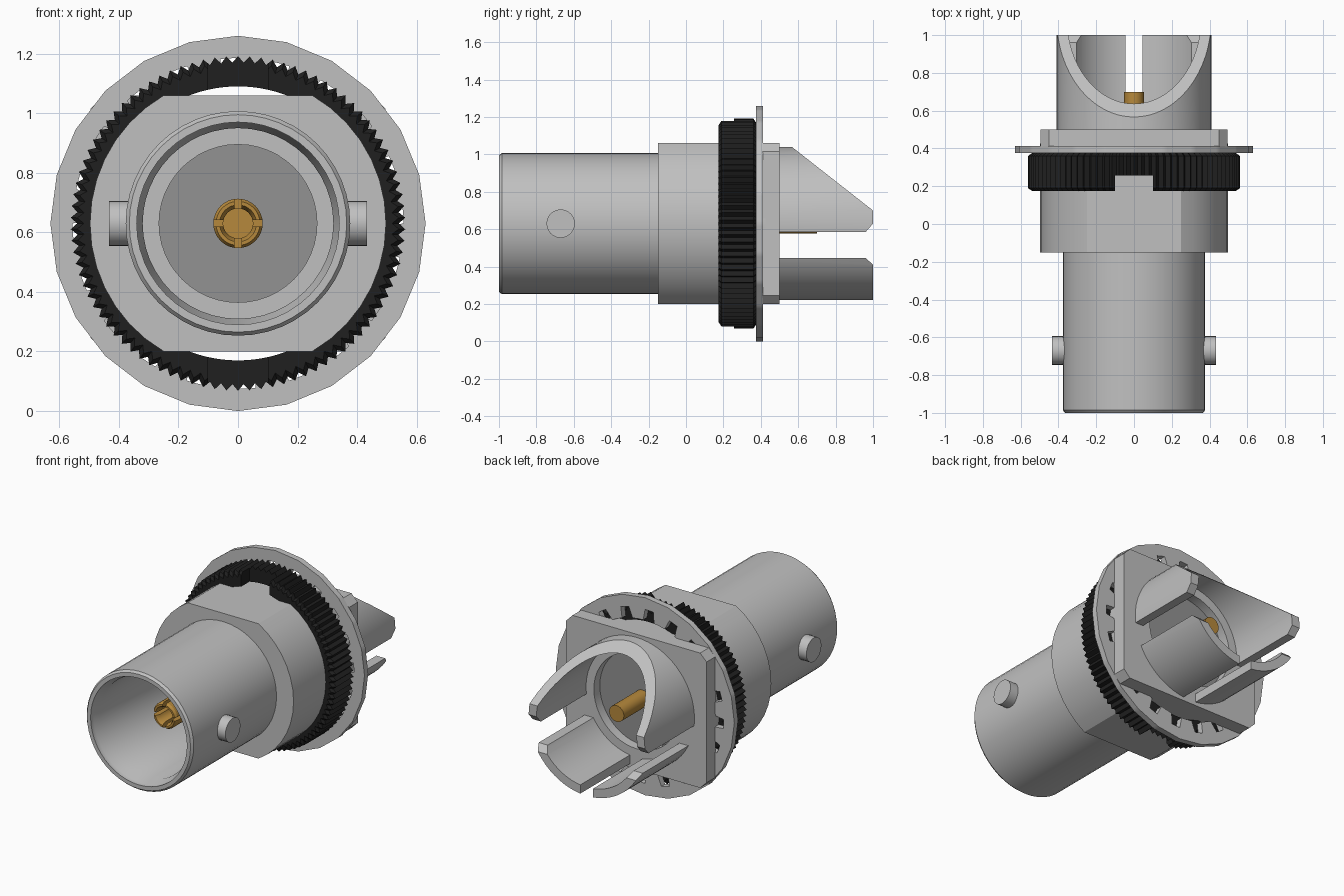
import bpy, bmesh, math
from mathutils import Vector

if "Cube" in bpy.data.objects:
    bpy.data.objects.remove(bpy.data.objects["Cube"])

C = 0.63  # height of the connector axis


def material(name, rgb):
    m = bpy.data.materials.new(name)
    m.diffuse_color = (*rgb, 1)
    m.use_nodes = True
    m.node_tree.nodes["Principled BSDF"].inputs["Base Color"].default_value = m.diffuse_color
    return m


METAL = material("nickel grey", (0.53, 0.53, 0.53))
INSUL = material("insulator grey", (0.29, 0.29, 0.29))
BLACK = material("black nut", (0.014, 0.014, 0.014))
GOLD = material("gold", (0.47, 0.25, 0.045))


def finish(bm, name, mat):
    bmesh.ops.remove_doubles(bm, verts=bm.verts, dist=1e-5)
    bmesh.ops.recalc_face_normals(bm, faces=bm.faces)
    me = bpy.data.meshes.new(name)
    bm.to_mesh(me)
    bm.free()
    ob = bpy.data.objects.new(name, me)
    bpy.context.collection.objects.link(ob)
    me.materials.append(mat)
    return ob


def lathe(name, profile, n, mat, shape=None):
    """Revolve a closed (radius, y) profile round the axis; shape may vary the radius."""
    bm = bmesh.new()
    rings = []
    for i in range(n):
        a = 2 * math.pi * i / n
        ring = []
        for r, y in profile:
            q = shape(i, r) if shape else r
            ring.append(bm.verts.new((q * math.sin(a), y, C + q * math.cos(a))))
        rings.append(ring)
    m = len(profile)
    for i in range(n):
        p, q = rings[i], rings[(i + 1) % n]
        for j in range(m):
            k = (j + 1) % m
            if profile[j][0] == 0 and profile[k][0] == 0:
                continue
            bm.faces.new((p[j], p[k], q[k], q[j]))
    bmesh.ops.remove_doubles(bm, verts=bm.verts, dist=1e-5)
    bmesh.ops.dissolve_degenerate(bm, edges=bm.edges, dist=1e-6)
    return finish(bm, name, mat)


def prisms(name, parts, mat):
    """Each part is (outline of 3D points, extrusion vector)."""
    bm = bmesh.new()
    for pts, vec in parts:
        f = bm.faces.new([bm.verts.new(p) for p in pts])
        out = bmesh.ops.extrude_face_region(bm, geom=[f], use_keep_orig=True)
        for v in out["geom"]:
            if isinstance(v, bmesh.types.BMVert):
                v.co += Vector(vec)
    return finish(bm, name, mat)


def box(x0, x1, y0, y1, z0, z1):
    return ([(x0, y0, z0), (x1, y0, z0), (x1, y0, z1), (x0, y0, z1)], (0, y1 - y0, 0))


def carve(ob, cutter, op):
    mod = ob.modifiers.new("cut", 'BOOLEAN')
    mod.object, mod.operation, mod.solver = cutter, op, 'EXACT'
    bpy.context.view_layer.update()
    dg = bpy.context.evaluated_depsgraph_get()
    me = bpy.data.meshes.new_from_object(ob.evaluated_get(dg))
    mat = ob.data.materials[0]
    ob.modifiers.clear()
    ob.data = me
    me.materials.clear()
    me.materials.append(mat)
    for p in me.polygons:
        p.material_index = 0
    bpy.data.objects.remove(cutter)


# Front barrel with stepped bore
lathe("barrel", [(0, -0.18), (0.265, -0.18), (0.265, -0.25), (0.32, -0.25), (0.32, -0.93),
                 (0.34, -0.97), (0.34, -1.0), (0.365, -1.0), (0.377, -0.985),
                 (0.377, -0.14), (0, -0.14)], 48, METAL)
lathe("front_insulator", [(0, -0.19), (0.265, -0.19), (0.265, -0.17), (0, -0.17)], 48, INSUL)

# Bayonet studs on both sides of the barrel
for side, label in ((-1, "left"), (1, "right")):
    ring = [(side * 0.34, -0.67 + 0.076 * math.cos(t * math.pi / 12),
             C + 0.076 * math.sin(t * math.pi / 12)) for t in range(24)]
    prisms(label + "_bayonet_stud", [(ring, (side * 0.093, 0, 0))], METAL)

# Threaded body: round with flats at top and bottom
R, FLAT = 0.497, 0.43
lim = math.asin(FLAT / R)
arc = [-lim + 2 * lim * i / 14 for i in range(15)]
outline = [(R * math.cos(a), -0.15, C + R * math.sin(a)) for a in arc]
outline += [(-x, y, 2 * C - z) for x, y, z in outline]
prisms("body", [(outline, (0, 0.575, 0))], METAL)

# Square rear plate with clipped corners and a round opening
corners = [(0.45, 0.43), (0.495, 0.385)]
quad = []
for sx, sz in ((1, 1), (1, -1), (-1, -1), (-1, 1)):
    pts = [(sx * x, 0.41, C + sz * z) for x, z in corners]
    quad += pts if sx * sz > 0 else pts[::-1]
plate = prisms("rear_plate", [(quad, (0, 0.09, 0))], METAL)
carve(plate, lathe("plate_cutter", [(0, 0.3), (0.3, 0.3), (0.3, 0.6), (0, 0.6)], 48, METAL),
      'DIFFERENCE')
lathe("rear_insulator", [(0, 0.40), (0.305, 0.40), (0.305, 0.44), (0, 0.44)], 48, INSUL)

# Rear shroud: tube trimmed into a sloped hood and two lower prongs
shroud = lathe("rear_shroud", [(0.355, 0.49), (0.41, 0.49), (0.41, 1.0), (0.355, 1.0)], 64, METAL)
hood = [(0.4, 0.585), (0.96, 0.585), (1.0, 0.63), (1.0, 0.70), (0.56, 1.045), (0.4, 1.045)]
prong = [(0.4, 0.1), (1.0, 0.1), (1.0, 0.41), (0.96, 0.447), (0.4, 0.447)]
trim = prisms("shroud_cutter", [([(-0.6, y, z) for y, z in hood], (1.2, 0, 0)),
                                ([(-0.6, y, z) for y, z in prong], (0.555, 0, 0)),
                                ([(0.045, y, z) for y, z in prong], (0.555, 0, 0))], METAL)
carve(shroud, trim, 'INTERSECT')

# Knurled nut with a slot at top and bottom
nut = lathe("knurled_nut", [(0.46, 0.175), (0.54, 0.175), (0.562, 0.19), (0.562, 0.36),
                            (0.54, 0.375), (0.46, 0.375)], 180, BLACK,
            lambda i, r: r - 0.022 * (i % 2) if r > 0.5 else r)
carve(nut, prisms("nut_cutter", [box(-0.1, 0.1, 0.1, 0.257, C + 0.3, C + 0.7),
                                 box(-0.1, 0.1, 0.1, 0.257, C - 0.7, C - 0.3)], BLACK),
      'DIFFERENCE')


# Lock washer: 24-sided rim, toothed inner edge
def washer_shape(i, r):
    if r > 0.6:
        a = (2 * math.pi * i / 240) % (math.pi / 12) - math.pi / 24
        return r * math.cos(math.pi / 24) / math.cos(a)
    return 0.555 if (i + 4) % 12 < 5 else r


lathe("lock_washer", [(0.485, 0.375), (0.63, 0.375), (0.63, 0.413), (0.485, 0.413)], 240,
      METAL, washer_shape)

# Gold contact: slotted socket in front, solid pin at the back
socket = lathe("contact_socket", [(0, -0.5), (0.05, -0.5), (0.05, -0.72), (0.062, -0.745),
                                  (0.074, -0.745), (0.083, -0.73), (0.083, -0.18), (0, -0.18)],
               32, GOLD)
for dx, dz in ((0.1, 0.011), (0.011, 0.1)):
    carve(socket, prisms("slot_cutter", [box(-dx, dx, -0.8, -0.6, C - dz, C + dz)], GOLD),
          'DIFFERENCE')
lathe("contact_pin", [(0, 0.42), (0.052, 0.42), (0.052, 0.70), (0, 0.70)], 24, GOLD)

# Smooth the round faces, keep edges sharp
for ob in bpy.data.objects:
    ob.select_set(True)
    bpy.context.view_layer.objects.active = ob
bpy.ops.object.shade_smooth_by_angle(angle=math.radians(30))
